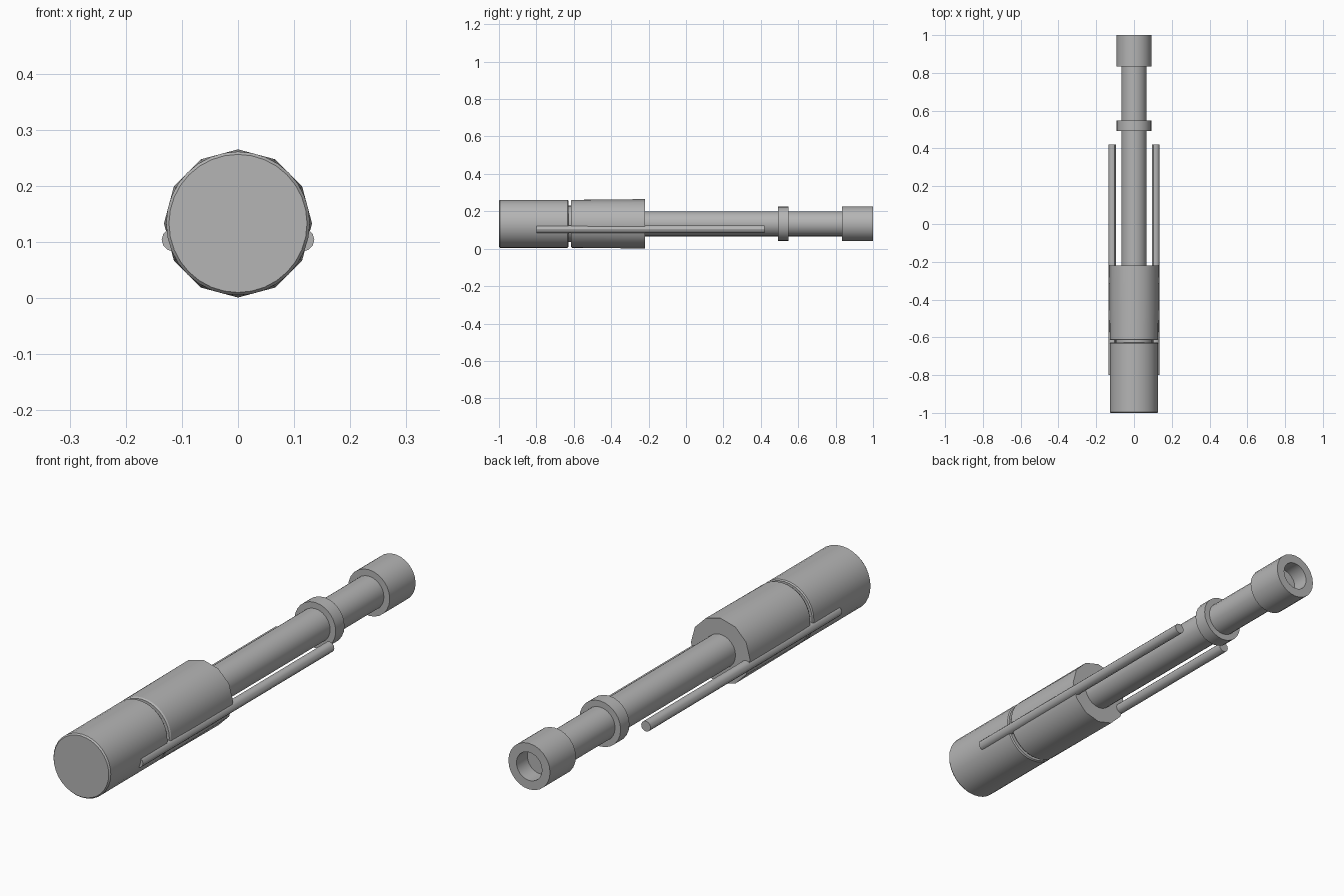
import bpy, bmesh, math

if "Cube" in bpy.data.objects:
    bpy.data.objects.remove(bpy.data.objects["Cube"])

AXIS_Z = 0.133
metal = bpy.data.materials.new("plain grey")
metal.diffuse_color = (0.46, 0.46, 0.46, 1)
metal.use_nodes = True
metal.node_tree.nodes["Principled BSDF"].inputs["Base Color"].default_value = metal.diffuse_color


def finish(name, bm, angle=30):
    bmesh.ops.recalc_face_normals(bm, faces=bm.faces)
    mesh = bpy.data.meshes.new(name)
    bm.to_mesh(mesh)
    bm.free()
    mesh.materials.append(metal)
    obj = bpy.data.objects.new(name, mesh)
    bpy.context.collection.objects.link(obj)
    bpy.ops.object.select_all(action='DESELECT')
    obj.select_set(True)
    bpy.context.view_layer.objects.active = obj
    bpy.ops.object.shade_smooth_by_angle(angle=math.radians(angle))
    return obj


def ring(bm, y, r, n, x=0.0, z=AXIS_Z):
    verts = [bm.verts.new((x + r * math.sin(2 * math.pi * i / n), y,
                           z + r * math.cos(2 * math.pi * i / n))) for i in range(n)]
    return verts


def turned(name, profile, n, x=0.0, z=AXIS_Z):
    """Lathe a list of (y, radius) about the long axis and cap both ends."""
    bm = bmesh.new()
    rings = [ring(bm, y, r, n, x, z) for y, r in profile]
    for a, b in zip(rings, rings[1:]):
        for i in range(n):
            j = (i + 1) % n
            bm.faces.new((a[i], a[j], b[j], b[i]))
    bm.faces.new(rings[0])
    bm.faces.new(rings[-1])
    return finish(name, bm)


# Grip with softened end edges
turned("rear_grip", [(-1.0, 0.123), (-0.994, 0.128), (-0.633, 0.128), (-0.628, 0.124)], 32)

# Narrow core showing in the groove between grip and housing
turned("groove_core", [(-0.65, 0.097), (-0.59, 0.097)], 32)

# Housing: round at the rear, twelve-sided at the front
bm = bmesh.new()
edge = ring(bm, -0.615, 0.124, 36)
rear = ring(bm, -0.609, 0.128, 36)
front = ring(bm, -0.22, 0.132, 12)
for i in range(36):
    j = (i + 1) % 36
    bm.faces.new((edge[i], edge[j], rear[j], rear[i]))
for k in range(12):
    a, b = front[k], front[(k + 1) % 12]
    r = [rear[(3 * k + s) % 36] for s in range(4)]
    bm.faces.new((r[0], r[1], a))
    bm.faces.new((r[1], r[2], b, a))
    bm.faces.new((r[2], r[3], b))
bm.faces.new(edge)
bm.faces.new(front)
finish("housing", bm)

# Barrel, collar and hollow muzzle
turned("barrel", [(-0.23, 0.067), (0.85, 0.067)], 24)
turned("collar", [(0.492, 0.092), (0.548, 0.092)], 24)
turned("muzzle", [(0.835, 0.093), (1.0, 0.093), (1.0, 0.057), (0.93, 0.057)], 24)

# Pair of side rods
for side, x in (("left", -0.115), ("right", 0.115)):
    turned(side + "_rod", [(-0.8, 0.021), (0.42, 0.021)], 12, x, 0.104)
